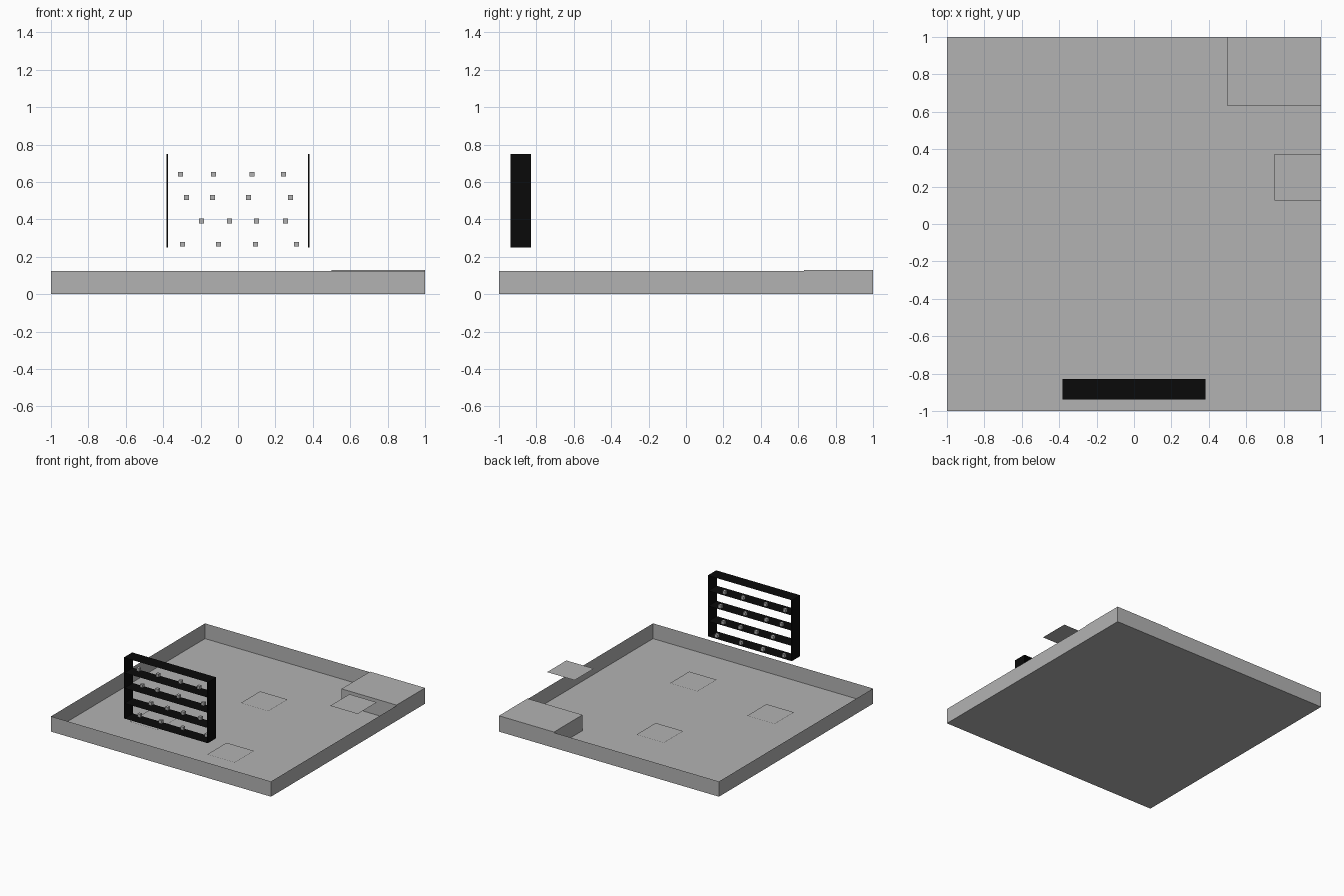
import bpy, bmesh

if "Cube" in bpy.data.objects:
    bpy.data.objects.remove(bpy.data.objects["Cube"])


def material(name, value):
    m = bpy.data.materials.new(name)
    m.diffuse_color = (value, value, value, 1)
    m.use_nodes = True
    m.node_tree.nodes["Principled BSDF"].inputs["Base Color"].default_value = m.diffuse_color
    return m


GREY = material("grey", 0.45)
BLACK = material("black", 0.003)


def add_object(name, bm, mat):
    me = bpy.data.meshes.new(name)
    bm.to_mesh(me)
    bm.free()
    me.materials.append(mat)
    ob = bpy.data.objects.new(name, me)
    bpy.context.collection.objects.link(ob)
    return ob


def box(name, lo, hi, mat, open_top=False):
    bm = bmesh.new()
    bmesh.ops.create_cube(bm, size=1)
    for v in bm.verts:
        v.co = [hi[i] if v.co[i] > 0 else lo[i] for i in range(3)]
    if open_top:
        top = [f for f in bm.faces if f.normal.z > 0.9]
        bmesh.ops.delete(bm, geom=top, context='FACES_ONLY')
    return add_object(name, bm, mat)


def sheet(name, x0, x1, y0, y1, z, mat):
    bm = bmesh.new()
    corners = ((x0, y0), (x1, y0), (x1, y1), (x0, y1))
    bm.faces.new([bm.verts.new((x, y, z)) for x, y in corners])
    return add_object(name, bm, mat)


# Shallow room tray with paper-thin walls
box("room_tray", (-1, -1, 0), (1, 1, 0.125), GREY, open_top=True)

# Raised block in the back right corner
box("corner_block", (0.5, 0.63, 0), (1, 1, 0.13), GREY)

# Square mats lying on the floor, and a floating panel by the right wall
for i, (x, y) in enumerate(((0.19, -0.67), (-0.61, -0.53), (-0.125, 0.215))):
    sheet(f"floor_mat_{i + 1}", x, x + 0.25, y, y + 0.25, 0.005, GREY)
sheet("floating_panel", 0.75, 1, 0.125, 0.375, 0.25, GREY)

# Rack: two sides and five thin shelves
Y0, Y1 = -0.9375, -0.828
for side, x in (("left", -0.382), ("right", 0.375)):
    box(f"rack_{side}_side", (x, Y0, 0.25), (x + 0.007, Y1, 0.75), BLACK)
for i in range(5):
    sheet(f"rack_shelf_{i + 1}", -0.38, 0.38, Y0, Y1, 0.25 + i * 0.125, BLACK)

# Small cubes on the shelves, bottom row first
rows = ((-0.297, -0.104, 0.094, 0.313),
        (-0.195, -0.045, 0.099, 0.254),
        (-0.275, -0.136, 0.056, 0.281),
        (-0.307, -0.131, 0.075, 0.243))
R = 0.0125
for r, xs in enumerate(rows):
    z = 0.254 + r * 0.125
    for c, x in enumerate(xs):
        box(f"shelf_cube_{r + 1}_{c + 1}",
            (x - R, -0.85 - R, z), (x + R, -0.85 + R, z + 2 * R), GREY)
